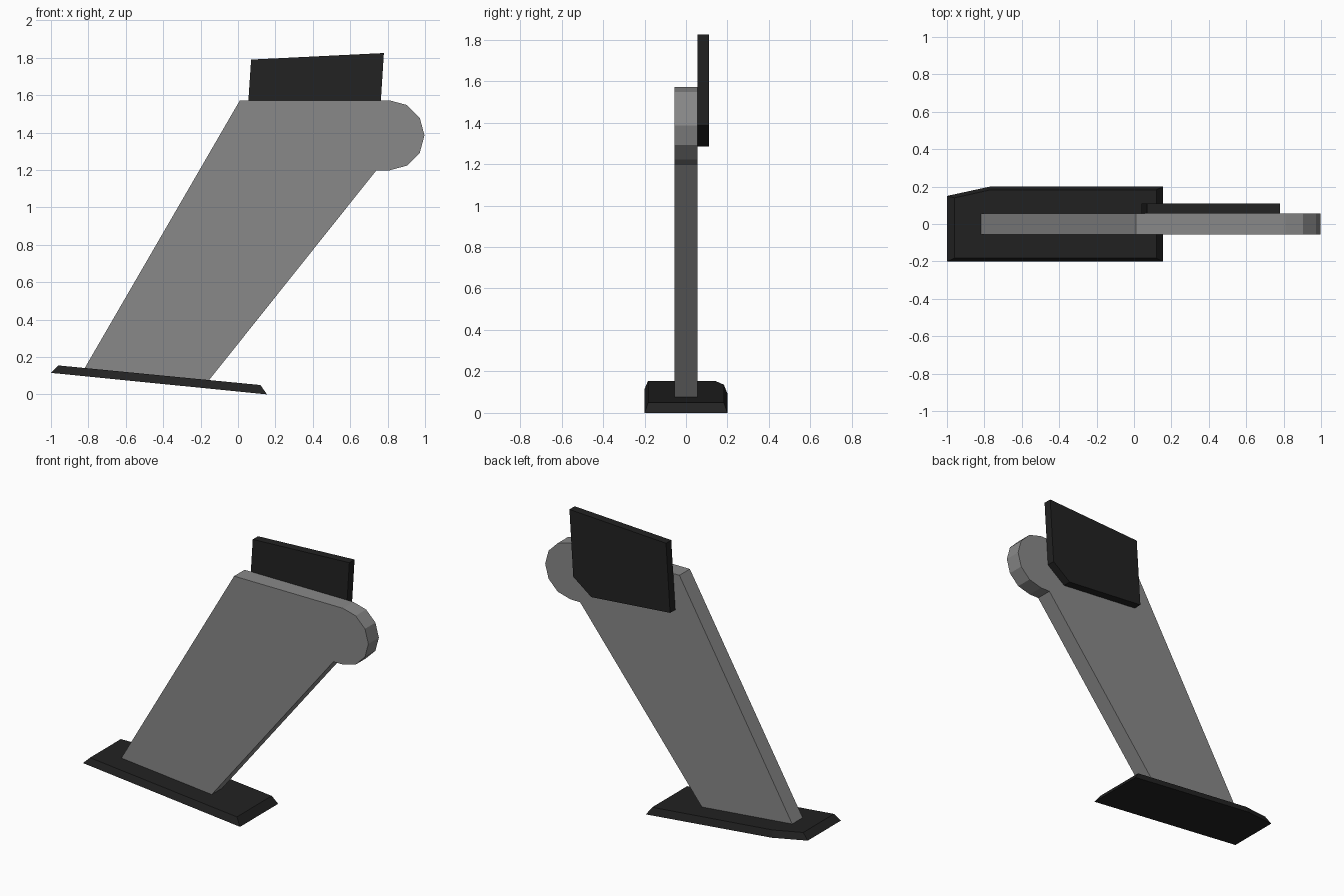
import bpy
import math
import bmesh

cube = bpy.data.objects.get("Cube")
if cube:
    bpy.data.objects.remove(cube, do_unlink=True)


def make_material(name, value):
    mat = bpy.data.materials.new(name)
    mat.use_nodes = True
    color = (value, value, value, 1)
    mat.diffuse_color = color
    mat.node_tree.nodes["Principled BSDF"].inputs["Base Color"].default_value = color
    return mat


grey = make_material("mid grey", 0.25)
black = make_material("soft black", 0.016)


def loft(name, ring_a, ring_b, mat):
    """Solid between two matching rings of points."""
    bm = bmesh.new()
    a = [bm.verts.new(p) for p in ring_a]
    b = [bm.verts.new(p) for p in ring_b]
    bm.faces.new(a)
    bm.faces.new(b)
    for i in range(len(a)):
        j = (i + 1) % len(a)
        bm.faces.new((a[i], a[j], b[j], b[i]))
    bmesh.ops.recalc_face_normals(bm, faces=bm.faces)
    mesh = bpy.data.meshes.new(name)
    bm.to_mesh(mesh)
    bm.free()
    mesh.materials.append(mat)
    obj = bpy.data.objects.new(name, mesh)
    bpy.context.collection.objects.link(obj)
    return obj


def slab(name, profile, y0, y1, mat):
    """Front profile (x, z) extruded along y."""
    return loft(name, [(x, y0, z) for x, z in profile],
                [(x, y1, z) for x, z in profile], mat)


# Slanted strut with a rounded nose at the upper end
nose = [(0.81 + 0.187 * math.cos(t), 1.385 + 0.187 * math.sin(t))
        for t in (math.radians(90 - 30 * i) for i in range(7))]
strut = [(-0.82, 0.14), (0.01, 1.572)] + nose + [(0.74, 1.198), (-0.155, 0.076)]
slab("strut", strut, -0.055, 0.055, grey)

# Upright plate on the back of the strut, with one clipped corner
plate = [(0.07, 1.79), (0.78, 1.825), (0.752, 1.385), (0.62, 1.285), (0.04, 1.335)]
slab("back_plate", plate, 0.055, 0.11, black)

# Tilted foot with sloping rims and one clipped corner
lower = [(-1, -0.2), (0.155, -0.2), (0.155, 0.2), (-0.77, 0.2), (-1, 0.15)]
upper = [(-0.96, -0.183), (0.12, -0.183), (0.12, 0.183), (-0.765, 0.183), (-0.96, 0.14)]
loft("foot",
     [(x, y, 0.0996 * (0.155 - x)) for x, y in lower],
     [(x, y, 0.05 + 0.097 * (0.12 - x)) for x, y in upper], black)
